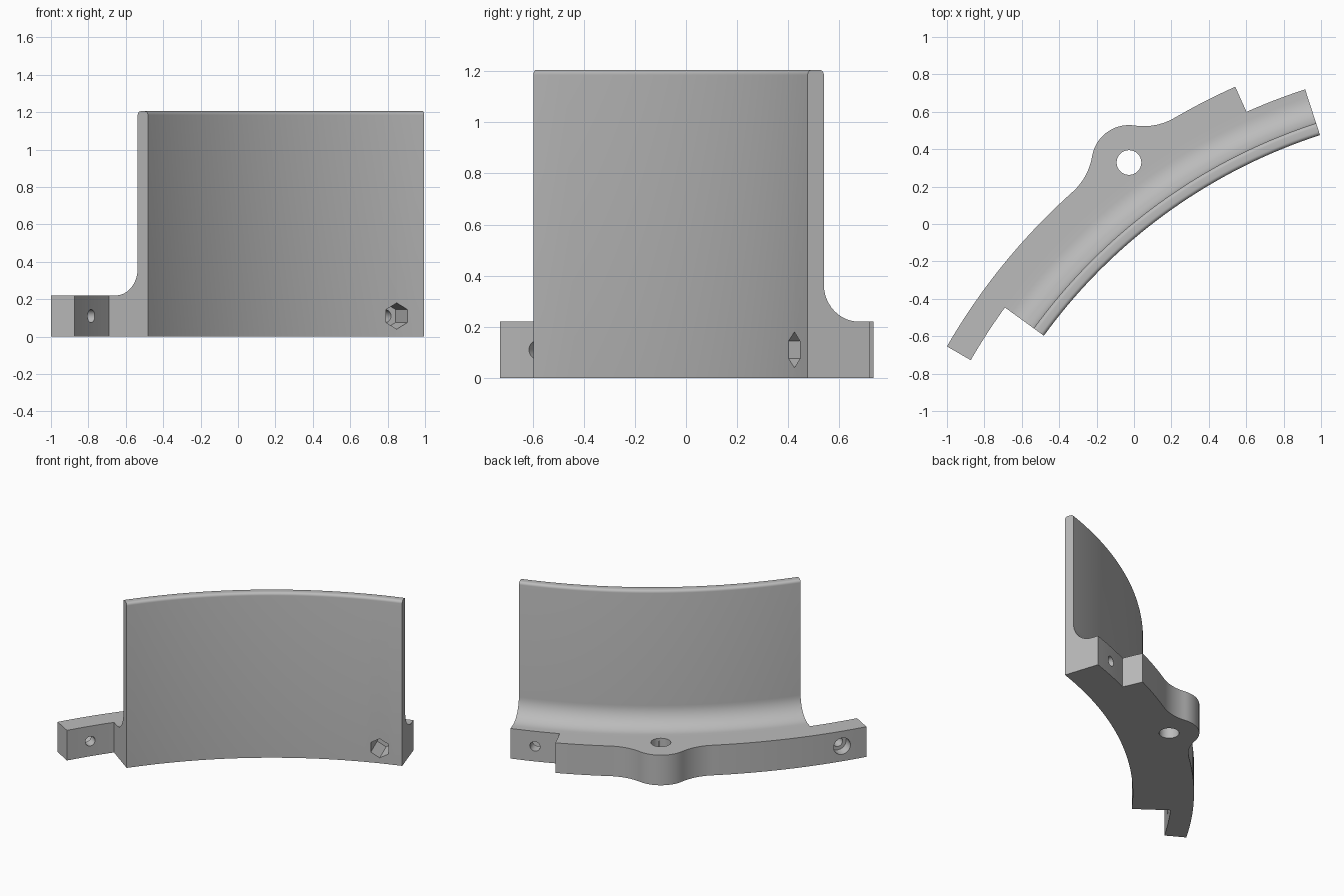
import bpy, bmesh
from math import sin, cos, acos, atan2, radians, pi
from mathutils import Matrix, Vector

if "Cube" in bpy.data.objects:
    bpy.data.objects.remove(bpy.data.objects["Cube"])

# Main sizes: ring radii, heights and boss
R_IN, R_WALL, R_MID, R_OUT = 2.953, 3.02, 3.21, 3.357
BASE_H, WALL_H = 0.22, 1.205
R_BOSS, BOSS, HOLE, BLEND = 3.29, 0.2, 0.066, 0.33
COVE, ROUND = 0.145, 0.02

grey = bpy.data.materials.new("plain_grey")
grey.use_nodes = True
color = (0.5, 0.5, 0.5, 1)
grey.diffuse_color = color
grey.node_tree.nodes["Principled BSDF"].inputs["Base Color"].default_value = color


def arc(cx, cy, r, a0, a1, n):
    """Points on a circle from angle a0 to a1 (radians)."""
    angles = [a0 + (a1 - a0) * i / n for i in range(n + 1)]
    return [(cx + r * cos(a), cy + r * sin(a)) for a in angles]


def ring(r, deg):
    """Point on the big ring; angles run clockwise from +y."""
    return (r * sin(radians(deg)), r * cos(radians(deg)))


def loft(name, rings):
    """Closed solid through a list of equal outlines."""
    bm = bmesh.new()
    loops = [[bm.verts.new(p) for p in pts] for pts in rings]
    for a, b in zip(loops, loops[1:]):
        for i in range(len(a)):
            j = (i + 1) % len(a)
            bm.faces.new((a[i], a[j], b[j], b[i]))
    bm.faces.new(loops[0])
    bm.faces.new(loops[-1])
    bmesh.ops.recalc_face_normals(bm, faces=bm.faces)
    mesh = bpy.data.meshes.new(name)
    bm.to_mesh(mesh)
    bm.free()
    mesh.materials.append(grey)
    ob = bpy.data.objects.new(name, mesh)
    bpy.context.collection.objects.link(ob)
    return ob


def prism(name, pts, z0, z1):
    return loft(name, [[(x, y, z) for x, y in pts] for z in (z0, z1)])


def radial_cutter(name, r, sides, r0, r1, deg):
    """Prism pointing outward through the ring, with a corner facing up."""
    pts = arc(0, 0, r, pi / 2, pi / 2 + 2 * pi * (1 - 1 / sides), sides - 1)
    ob = prism(name, pts, r0, r1)
    ob.data.transform(Matrix.Translation((0, 0, BASE_H / 2))
                      @ Matrix.Rotation(radians(-deg), 4, 'Z')
                      @ Matrix.Rotation(radians(-90), 4, 'X'))
    return ob


def combine(target, other, operation):
    mod = target.modifiers.new(other.name, 'BOOLEAN')
    mod.operation, mod.solver, mod.object = operation, 'EXACT', other
    bpy.context.view_layer.objects.active = target
    bpy.ops.object.modifier_apply(modifier=mod.name)
    bpy.data.objects.remove(other)


# Curved wall with its foot: one section swept along the ring
section = [(R_IN, 0), (R_MID, 0), (R_MID, BASE_H)]
section += arc(R_WALL + COVE, BASE_H + COVE, COVE, 1.5 * pi, pi, 12)
section += arc(R_WALL - ROUND, WALL_H - ROUND, ROUND, 0, pi / 2, 5)
section += arc(R_IN + ROUND, WALL_H - ROUND, ROUND, pi / 2, pi, 5)
body = loft("curved_bracket", [[(*ring(r, d), z) for r, z in section]
                               for d in range(-18, 19)])

# Outer flange, offset along the ring, with a blended boss
reach = R_OUT + BLEND
phi = acos((R_BOSS ** 2 + reach ** 2 - (BOSS + BLEND) ** 2) / (2 * R_BOSS * reach))
fx, fy = reach * sin(phi), reach * cos(phi)
to_boss = atan2(R_BOSS - fy, -fx) % (2 * pi)
to_ring = atan2(-fy, -fx) % (2 * pi)
half = arc(0, R_BOSS, BOSS, pi / 2, to_boss - pi, 12)
half += arc(fx, fy, BLEND, to_boss, to_ring, 12)[1:]
start = int(phi * 180 / pi) + 1
right = half + [ring(R_OUT, d) for d in range(start, 13)]
left = half[1:] + [ring(R_OUT, d) for d in range(start, 25)]
outline = [(-x, y) for x, y in reversed(left)] + right
outline += [ring(R_MID, d) for d in range(12, -25, -1)]
flange = prism("flange", outline, 0, BASE_H)
combine(body, flange, 'UNION')

# Upright hole in the boss
bolt = prism("boss_hole", arc(0, R_BOSS, HOLE, 0, 2 * pi * 39 / 40, 39), -0.1, 0.4)
combine(body, bolt, 'DIFFERENCE')

# Screw hole with counterbore in the tongue; screw hole with hex pocket opposite
for spec in (("tongue_hole", 0.035, 24, 3.1, 3.5, -21),
             ("tongue_counterbore", 0.06, 32, 3.28, 3.5, -21),
             ("end_hole", 0.035, 24, 2.9, 3.3, 15),
             ("hex_pocket", 0.07, 6, 2.85, 3.13, 15)):
    combine(body, radial_cutter(*spec), 'DIFFERENCE')

# Turn into place about the ring centre and smooth the curves
body.data.transform(Matrix.Translation((1.907, -2.333, 0))
                    @ Matrix.Rotation(radians(36), 4, 'Z'))
bpy.ops.object.select_all(action='DESELECT')
body.select_set(True)
bpy.context.view_layer.objects.active = body
bpy.ops.object.shade_smooth_by_angle(angle=radians(30))
